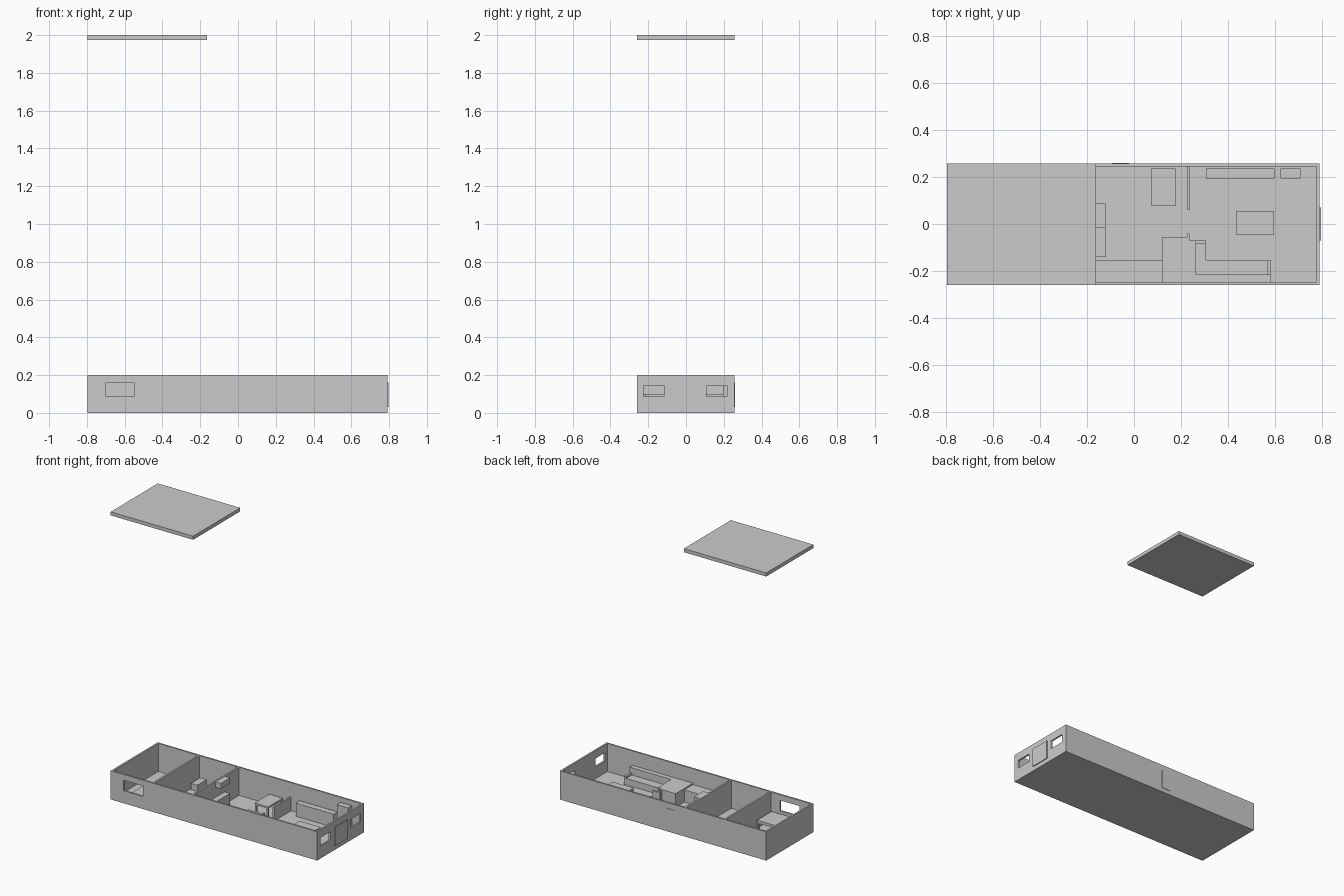
import bpy

if "Cube" in bpy.data.objects:
    bpy.data.objects.remove(bpy.data.objects["Cube"])


def box(name, x0, x1, y0, y1, z0, z1):
    v = [(x, y, z) for x in (x0, x1) for y in (y0, y1) for z in (z0, z1)]
    f = [(0, 1, 3, 2), (4, 6, 7, 5), (0, 4, 5, 1), (2, 3, 7, 6), (0, 2, 6, 4), (1, 5, 7, 3)]
    me = bpy.data.meshes.new(name)
    me.from_pydata(v, [], f)
    ob = bpy.data.objects.new(name, me)
    bpy.context.collection.objects.link(ob)
    return ob


def cut(ob, *args):
    c = box("cutter", *args)
    m = ob.modifiers.new("cut", 'BOOLEAN')
    m.operation, m.solver, m.object = 'DIFFERENCE', 'EXACT', c
    bpy.context.view_layer.objects.active = ob
    bpy.ops.object.modifier_apply(modifier="cut")
    bpy.data.objects.remove(c)


def table(name, x0, x1, y0, y1, z, t=0.012, leg=0.012):
    box(name + "_top", x0, x1, y0, y1, z - t, z)
    for i, a in enumerate((x0, x1 - leg)):
        for j, b in enumerate((y0, y1 - leg)):
            box(f"{name}_leg_{i}{j}", a, a + leg, b, b + leg, FL, z - t)


X0, X1, Y0, Y1, H, T, FL = -0.797, 0.791, -0.26, 0.257, 0.2, 0.012, 0.005

# shell: hollow tray with floor, plus window openings
shell = box("house_shell", X0, X1, Y0, Y1, 0, H)
cut(shell, X0 + T, X1 - T, Y0 + T, Y1 - T, FL, H + 0.1)
cut(shell, -0.7, -0.55, Y0 - 0.1, Y0 + 0.05, 0.087, 0.16)
for a, b in ((-0.225, -0.116), (0.108, 0.217)):
    cut(shell, X1 - 0.05, X1 + 0.1, a, b, 0.087, 0.145)

# lifted roof panel
box("roof_panel", X0, -0.163, Y0, Y1, 1.975, 2.0)

# outside doors
box("end_door", X1, 0.797, -0.07, 0.07, 0.03, 0.16)
box("back_door", -0.093, -0.022, Y1, 0.26, 0.03, 0.16)

# inner walls: two full height, one half-height divider
yi0, yi1 = Y0 + T, Y1 - T
for n, x in (("bedroom_wall", -0.48), ("kitchen_wall", -0.175)):
    box(n, x, x + T, yi0, yi1, FL, H)
box("divider_back", 0.225, 0.237, 0.06, yi1, FL, 0.1)
box("divider_front", 0.225, 0.237, yi0, -0.04, FL, 0.1)

# kitchen
box("counter_side", -0.163, -0.122, -0.14, 0.087, FL, 0.09)
box("counter_long", -0.163, 0.12, yi0, -0.153, FL, 0.09)
box("counter_end", 0.12, 0.225, yi0, -0.057, FL, 0.1)
box("wall_cabinet", -0.163, -0.122, -0.015, 0.087, 0.16, 0.198)
table("dining_table", 0.075, 0.178, 0.077, 0.237, 0.08)

# corner sofa
box("sofa_seat_long", 0.265, 0.567, -0.215, -0.153, FL, 0.05)
box("sofa_seat_short", 0.265, 0.308, -0.153, -0.083, FL, 0.05)
box("sofa_back_long", 0.237, 0.585, yi0, -0.215, FL, 0.1)
box("sofa_back_short", 0.237, 0.265, -0.215, -0.07, FL, 0.1)
box("sofa_arm_right", 0.567, 0.585, -0.215, -0.153, FL, 0.065)
box("sofa_arm_left", 0.265, 0.308, -0.083, -0.07, FL, 0.065)

# living room furniture
table("coffee_table", 0.435, 0.597, -0.045, 0.055, 0.06)
box("sideboard", 0.308, 0.6, 0.195, 0.237, FL, 0.097)
box("tall_cabinet", 0.625, 0.71, 0.195, 0.237, FL, 0.17)

# bedroom and bathroom
table("bed", -0.66, -0.49, -0.24, -0.08, 0.07, 0.02)
box("bath", -0.46, -0.41, 0.14, 0.24, FL, 0.05)
